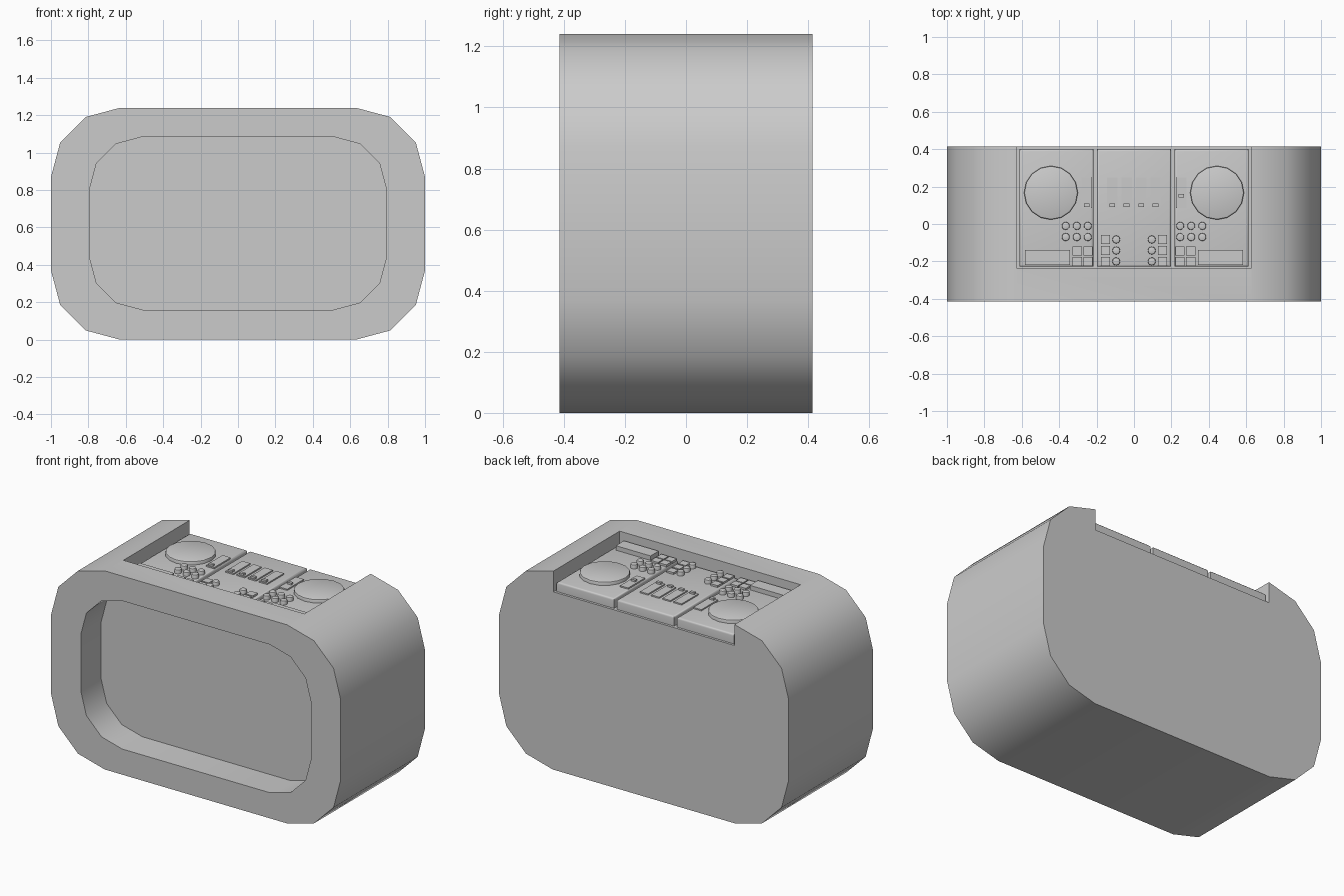
import bpy, bmesh
from math import sin, cos, pi, radians
from mathutils import Matrix

if "Cube" in bpy.data.objects:
    bpy.data.objects.remove(bpy.data.objects["Cube"])

DECK_TOP = 1.17


def finish(bm, name, smooth=True):
    bmesh.ops.recalc_face_normals(bm, faces=bm.faces)
    me = bpy.data.meshes.new(name)
    bm.to_mesh(me)
    bm.free()
    ob = bpy.data.objects.new(name, me)
    bpy.context.collection.objects.link(ob)
    if smooth:
        bpy.ops.object.select_all(action='DESELECT')
        ob.select_set(True)
        bpy.context.view_layer.objects.active = ob
        bpy.ops.object.shade_smooth_by_angle(angle=radians(40))
    return ob


def rounded_prism(name, half, z0, z1, r, y0, y1, smooth=True):
    """Rounded rectangle in xz (three segments per corner), extruded along y."""
    pts = []
    for i, (sx, cz) in enumerate([(1, z1 - r), (-1, z1 - r), (-1, z0 + r), (1, z0 + r)]):
        for k in range(4):
            a = i * pi / 2 + k * pi / 6
            pts.append((sx * (half - r) + r * cos(a), cz + r * sin(a)))
    bm = bmesh.new()
    face = bm.faces.new([bm.verts.new((x, y0, z)) for x, z in pts])
    out = bmesh.ops.extrude_face_region(bm, geom=[face])
    verts = [g for g in out['geom'] if isinstance(g, bmesh.types.BMVert)]
    bmesh.ops.translate(bm, verts=verts, vec=(0, y1 - y0, 0))
    return finish(bm, name, smooth)


def box(name, x0, x1, y0, y1, z0, z1, bevel=0, smooth=True):
    bm = bmesh.new()
    m = Matrix.Translation(((x0 + x1) / 2, (y0 + y1) / 2, (z0 + z1) / 2))
    bmesh.ops.create_cube(bm, size=1, matrix=m @ Matrix.Diagonal((x1 - x0, y1 - y0, z1 - z0, 1)))
    if bevel:
        edges = [e for e in bm.edges if any(v.co.z > z0 + 1e-4 for v in e.verts)
                 and all(v.co.z > z0 + 1e-4 for v in e.verts)]
        bmesh.ops.bevel(bm, geom=edges, offset=bevel, segments=3, profile=0.5, affect='EDGES')
    return finish(bm, name, smooth)


def disc(name, x, y, r, z1, sides, bevel):
    bm = bmesh.new()
    z0 = DECK_TOP - 0.01
    bmesh.ops.create_cone(bm, cap_ends=True, segments=sides, radius1=r, radius2=r, depth=z1 - z0,
                          matrix=Matrix.Translation((x, y, (z0 + z1) / 2)))
    rim = [e for e in bm.edges if all(v.co.z > z1 - 1e-4 for v in e.verts)]
    bmesh.ops.bevel(bm, geom=rim, offset=bevel, segments=2, profile=0.5, affect='EDGES')
    return finish(bm, name)


def pad(name, x, y, w, d, h):
    return box(name, x - w / 2, x + w / 2, y - d / 2, y + d / 2, DECK_TOP - 0.01, DECK_TOP + h)


def slider(x, knob_y):
    pad("slider_track", x, 0.167, 0.056, 0.165, 0.008)
    pad("slider_knob", x, knob_y, 0.03, 0.018, 0.02)


# Booth body with front recess and open-backed notch in the top
body = rounded_prism("booth_body", 1.0, 0, 1.24, 0.37, -0.415, 0.415, smooth=False)
cutters = [rounded_prism("recess_cutter", 0.795, 0.16, 1.085, 0.285, -0.6, -0.215, smooth=False),
           box("notch_cutter", -0.625, 0.625, -0.238, 0.6, 1.11, 1.5, smooth=False)]
for c in cutters:
    mod = body.modifiers.new(c.name, 'BOOLEAN')
    mod.operation = 'DIFFERENCE'
    mod.solver = 'EXACT'
    mod.object = c
dg = bpy.context.evaluated_depsgraph_get()
cut_mesh = bpy.data.meshes.new_from_object(body.evaluated_get(dg))
body.modifiers.clear()
body.data = cut_mesh
for c in cutters:
    bpy.data.objects.remove(c)
bpy.ops.object.select_all(action='DESELECT')
body.select_set(True)
bpy.context.view_layer.objects.active = body
bpy.ops.object.shade_smooth_by_angle(angle=radians(40))

# Three equipment cases sitting in the notch
for name, x in (("left_deck", -0.415), ("mixer", 0), ("right_deck", 0.415)):
    box(name, x - 0.198, x + 0.198, -0.228, 0.4, 1.105, DECK_TOP, bevel=0.012)

# Player controls, mirrored left and right
for s in (-1, 1):
    disc("platter", s * 0.444, 0.167, 0.144, DECK_TOP + 0.022, 16, 0.008)
    slider(s * 0.253, 0.1 if s < 0 else 0.152)
    for i in range(3):
        for y in (-0.01, -0.07):
            disc("round_button", s * (0.247 + i * 0.059), y, 0.021, DECK_TOP + 0.025, 12, 0.005)
    for i in range(2):
        for y in (-0.145, -0.2):
            pad("square_button", s * (0.246 + i * 0.057), y, 0.05, 0.048, 0.012)
    pad("display", s * 0.463, -0.18, 0.24, 0.08, 0.028)

    # Mixer knobs and buttons
    for y in (-0.083, -0.142, -0.2):
        disc("mixer_knob", s * 0.095, y, 0.021, DECK_TOP + 0.025, 12, 0.005)
        pad("mixer_button", s * 0.152, y, 0.05, 0.048, 0.012)

# Mixer faders
for x in (-0.117, -0.04, 0.038, 0.115):
    slider(x, 0.1)
